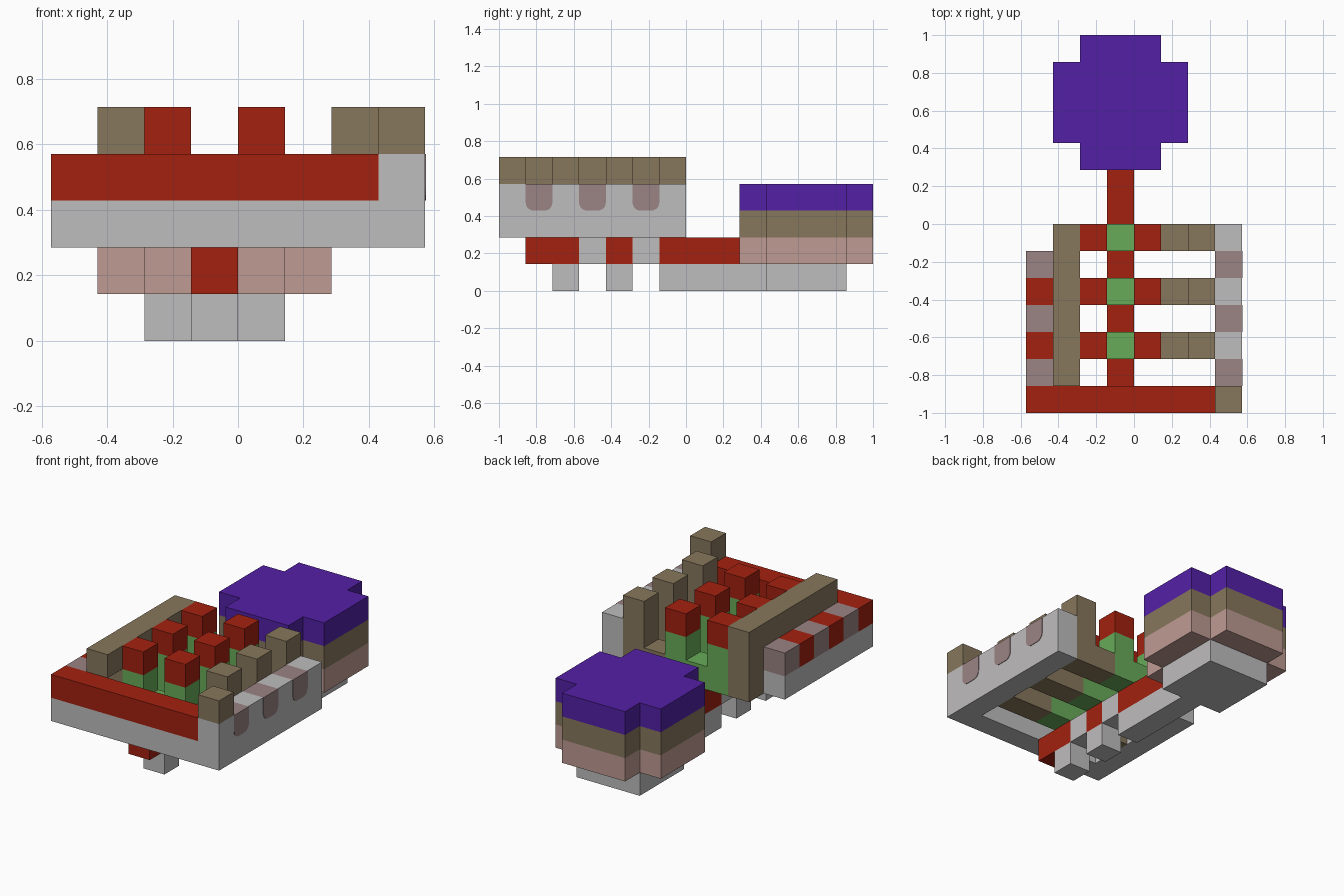
import bpy
import bmesh
from math import sin, cos, pi
from mathutils import Vector

U = 1 / 7  # edge length of one block

cube = bpy.data.objects.get("Cube")
if cube:
    bpy.data.objects.remove(cube, do_unlink=True)


def srgb(c):
    c /= 255
    return c / 12.92 if c <= 0.04045 else ((c + 0.055) / 1.055) ** 2.4


def material(name, *rgb):
    col = [srgb(c) for c in rgb] + [1]
    m = bpy.data.materials.new(name)
    m.use_nodes = True
    m.diffuse_color = col
    bsdf = m.node_tree.nodes["Principled BSDF"]
    bsdf.inputs["Base Color"].default_value = col
    bsdf.inputs["Roughness"].default_value = 0.8
    return m


GREY = material("light grey", 191, 189, 190)
RED = material("brick red", 163, 33, 15)
TAN = material("tan", 135, 119, 92)
GREEN = material("leaf green", 104, 171, 88)
PURPLE = material("purple", 83, 32, 166)
PINK = material("dusty pink", 190, 155, 146)
MAUVE = material("mauve", 155, 131, 131)

parts = {}     # part name -> (material, cells)
occupied = set()


def blocks(name, mat, xs, ys, zs):
    """Add a box of blocks to a part."""
    cells = parts.setdefault(name, (mat, set()))[1]
    new = {(x, y, z) for x in xs for y in ys for z in zs} - occupied
    cells |= new
    occupied.update(new)


def disc(name, mat, z):
    """Layer of blocks, five wide with the corners missing."""
    blocks(name, mat, range(-3, 2), range(3, 6), [z])
    blocks(name, mat, range(-2, 1), range(2, 7), [z])


def finish(name, bm, mats):
    me = bpy.data.meshes.new(name)
    bm.to_mesh(me)
    bm.free()
    for m in mats:
        me.materials.append(m)
    ob = bpy.data.objects.new(name, me)
    bpy.context.collection.objects.link(ob)
    return ob


# Frame: grey rail with a red front and coloured tiles on the side rails
blocks("frame_rail", GREY, range(-4, 4), [-7], [2])
blocks("frame_rail", GREY, [-4], range(-6, -1), [2])
blocks("frame_rail", GREY, [3], range(-7, 0), [2])
blocks("frame_front", RED, range(-4, 3), [-7], [3])
blocks("right_mauve_tiles", MAUVE, [-4], [-6, -4, -2], [3])
blocks("right_red_tiles", RED, [-4], [-5, -3], [3])
blocks("left_mauve_tiles", MAUVE, [3], [-6, -4, -2], [3])
blocks("left_grey_tiles", GREY, [3], [-7, -5, -3, -1], [3])
blocks("corner_post", TAN, [3], [-7], [4])
blocks("top_bar", TAN, [-3], range(-6, 0), [4])

# Ribs: three identical rows across the frame
ROWS = [-5, -3, -1]
blocks("right_ribs", TAN, [-3], ROWS, [2, 3])
blocks("left_ribs", TAN, [2], ROWS, [2, 3, 4])
blocks("left_rib_feet", TAN, [1], ROWS, [2])
blocks("green_cradles", GREEN, [-2, 0], ROWS, [2, 3])
blocks("green_cradles", GREEN, [-1], ROWS, [2])
blocks("red_caps", RED, [-2, 0], ROWS, [4])

# Spine beneath the ribs
blocks("spine", RED, [-1], [-6, -5, -3, -1, 0, 1], [1])
blocks("spine_joints", GREY, [-1], [-4, -2], [1])
blocks("spine_feet", GREY, [-1], [-5, -3], [0])
blocks("spine_keel", GREY, [-1], range(-1, 3), [0])

# Rounded head at the back
blocks("head_base", GREY, range(-2, 1), range(3, 6), [0])
disc("head_lower", PINK, 1)
disc("head_middle", TAN, 2)
disc("head_top", PURPLE, 3)

# Build only the exposed faces of every part
AXES = [Vector(v) for v in ((1, 0, 0), (0, 1, 0), (0, 0, 1))]
for name, (mat, cells) in parts.items():
    bm = bmesh.new()
    for c in cells:
        for a in range(3):
            for s in (-1, 1):
                n = AXES[a] * s
                if tuple(int(v) for v in Vector(c) + n) in occupied:
                    continue
                p, q = AXES[(a + 1) % 3], AXES[(a + 2) % 3] * s
                mid = Vector(c) + Vector((0.5, 0.5, 0.5)) + n / 2
                ring = [mid + (i * p + j * q) / 2
                        for i, j in ((-1, -1), (1, -1), (1, 1), (-1, 1))]
                f = bm.faces.new([bm.verts.new(v * U) for v in ring])
                # Joints are red on top; left tiles carry plates outside
                if name == "spine_joints" and n.z > 0:
                    f.material_index = 1
                if name == "left_mauve_tiles" and n.x > 0:
                    f.material_index = 1
    bmesh.ops.remove_doubles(bm, verts=bm.verts, dist=1e-4)
    extra = {"spine_joints": [RED], "left_mauve_tiles": [GREY]}
    finish(name, bm, [mat] + extra.get(name, []))

# Round-bottomed mauve plates on the outside of the left rail
R = 0.3
for k, y in enumerate((-6, -4, -2)):
    outline = [(0, 1)]
    for cx, start in ((R, pi), (1 - R, 1.5 * pi)):
        for i in range(6):
            t = start + i * pi / 10
            outline.append((cx + R * cos(t), R + R * sin(t)))
    outline.append((1, 1))
    bm = bmesh.new()
    face = bm.faces.new([bm.verts.new((4 * U, (y + u) * U, (3 + v) * U))
                         for u, v in outline])
    ext = bmesh.ops.extrude_face_region(bm, geom=[face])
    top = [g for g in ext["geom"] if isinstance(g, bmesh.types.BMVert)]
    bmesh.ops.translate(bm, verts=top, vec=(0.003, 0, 0))
    bmesh.ops.recalc_face_normals(bm, faces=bm.faces)
    finish(f"left_plate_{k + 1}", bm, [MAUVE])
